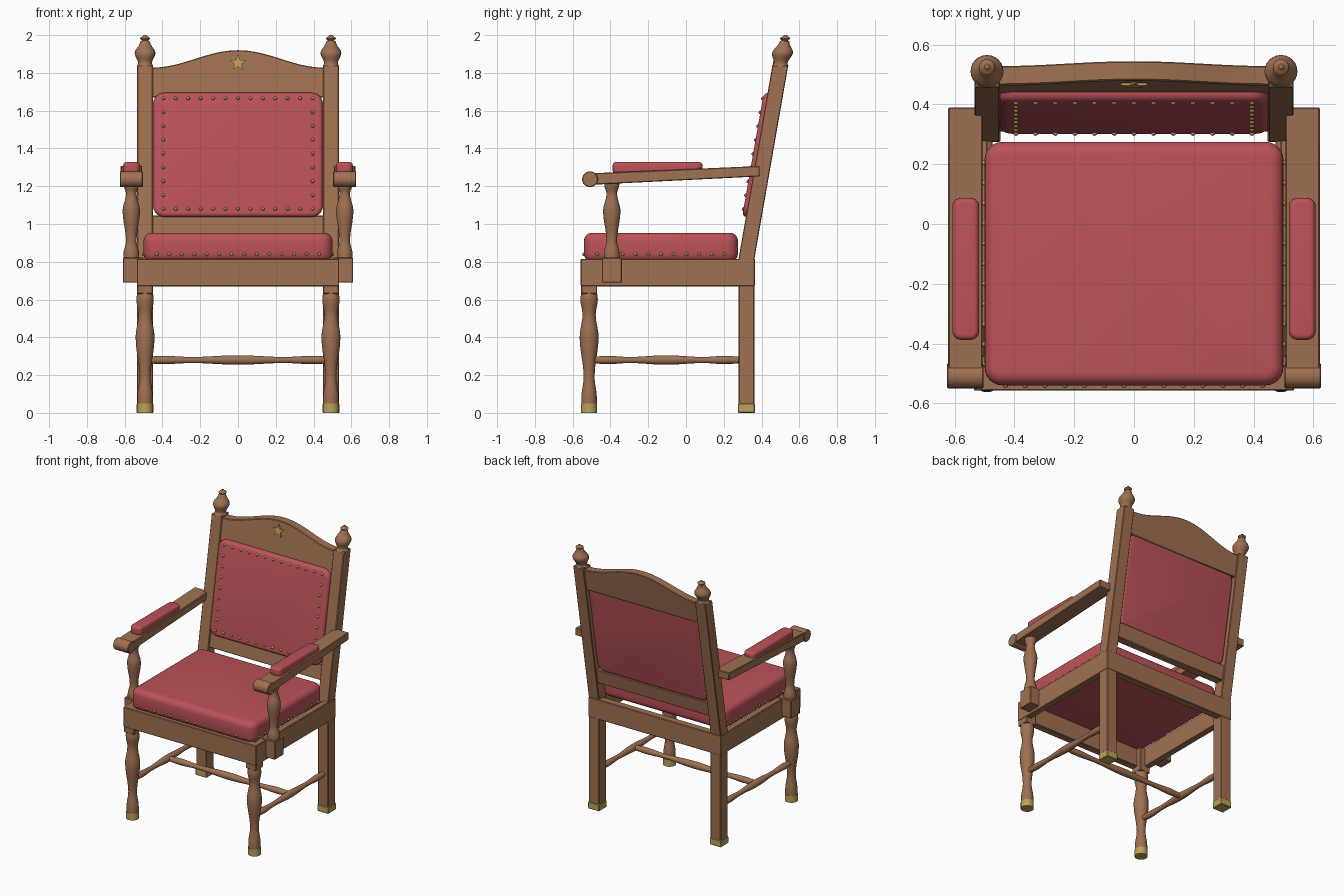
import bpy, bmesh, math
from mathutils import Matrix, Vector

cube = bpy.data.objects.get("Cube")
if cube:
    bpy.data.objects.remove(cube, do_unlink=True)


def material(name, rgb):
    m = bpy.data.materials.new(name)
    m.use_nodes = True
    m.diffuse_color = (*rgb, 1)
    m.node_tree.nodes["Principled BSDF"].inputs["Base Color"].default_value = (*rgb, 1)
    return m


WOOD = material("warm wood", (0.35, 0.165, 0.085))
RED = material("red leather", (0.50, 0.085, 0.10))
BRASS = material("brass", (0.52, 0.36, 0.10))

SEAT_TOP = 0.815
LEG_X = 0.492
BACK_Y = 0.32
LEAN = 0.175
# Shear that leans the whole back without changing heights
lean = Matrix.Identity(4)
lean[1][2] = LEAN
lean[1][3] = -LEAN * SEAT_TOP


def finish(name, bm, mat, leaning=False):
    if leaning:
        bm.transform(lean)
    bmesh.ops.recalc_face_normals(bm, faces=bm.faces)
    mesh = bpy.data.meshes.new(name)
    bm.to_mesh(mesh)
    bm.free()
    mesh.materials.append(mat)
    ob = bpy.data.objects.new(name, mesh)
    bpy.context.collection.objects.link(ob)
    bpy.ops.object.select_all(action="DESELECT")
    ob.select_set(True)
    bpy.context.view_layer.objects.active = ob
    bpy.ops.object.shade_smooth_by_angle(angle=math.radians(35))
    return ob


def bevel_sharp(bm, width, segments):
    sharp = [e for e in bm.edges if e.calc_face_angle(0) > math.radians(50)]
    bmesh.ops.bevel(bm, geom=sharp, offset=width, segments=segments, profile=0.5, affect="EDGES")


def box_mesh(lo, hi):
    bm = bmesh.new()
    bmesh.ops.create_cube(bm, size=1)
    lo, hi = Vector(lo), Vector(hi)
    for v in bm.verts:
        v.co = Vector(lo[i] + (v.co[i] + 0.5) * (hi[i] - lo[i]) for i in range(3))
    return bm


def box(name, lo, hi, mat=WOOD, leaning=False, bevel=0.004):
    bm = box_mesh(lo, hi)
    bevel_sharp(bm, bevel, 1)
    return finish(name, bm, mat, leaning)


def column(name, x, y, half, z0, z1, mat=WOOD, leaning=False):
    return box(name, (x - half, y - half, z0), (x + half, y + half, z1), mat, leaning)


def pad(name, lo, hi, axis, corner, edge, leaning=False):
    # Upholstery: rounded outline across the axis, then softened rims
    bm = box_mesh(lo, hi)
    along = [e for e in bm.edges if abs((e.verts[0].co - e.verts[1].co).normalized()[axis]) > 0.9]
    bmesh.ops.bevel(bm, geom=along, offset=corner, segments=6, profile=0.5, affect="EDGES")
    bevel_sharp(bm, edge, 5)
    return finish(name, bm, RED, leaning)


def prism(name, outline, axis, lo, hi, mat=WOOD, leaning=False, bevel=0.004):
    # Extrude an outline drawn in (x, z) or (y, z)
    bm = bmesh.new()
    place = (lambda a, b: (lo, a, b)) if axis == 0 else (lambda a, b: (a, lo, b))
    face = bm.faces.new([bm.verts.new(place(a, b)) for a, b in outline])
    grown = bmesh.ops.extrude_face_region(bm, geom=[face])["geom"]
    shift = Vector((hi - lo, 0, 0) if axis == 0 else (0, hi - lo, 0))
    bmesh.ops.translate(bm, verts=[g for g in grown if isinstance(g, bmesh.types.BMVert)], vec=shift)
    bmesh.ops.recalc_face_normals(bm, faces=bm.faces)
    if bevel:
        bevel_sharp(bm, bevel, 1)
    return finish(name, bm, mat, leaning)


def turned(name, profile, origin, turn=None, mat=WOOD, leaning=False, sides=24, steps=5):
    # Lathe (radius, height) points, easing between neighbouring radii
    rings = []
    for (r0, h0), (r1, h1) in zip(profile, profile[1:]):
        for i in range(steps):
            t = i / steps
            rings.append((r0 + (r1 - r0) * (1 - math.cos(math.pi * t)) / 2, h0 + (h1 - h0) * t))
    rings.append(profile[-1])
    bm = bmesh.new()
    loops = []
    for r, h in rings:
        angles = [2 * math.pi * k / sides for k in range(sides)]
        loops.append([bm.verts.new((r * math.cos(a), r * math.sin(a), h)) for a in angles])
    for low, high in zip(loops, loops[1:]):
        for k in range(sides):
            n = (k + 1) % sides
            bm.faces.new((low[k], low[n], high[n], high[k]))
    bm.faces.new(loops[0])
    bm.faces.new(loops[-1])
    bm.transform(Matrix.Translation(origin) @ (turn or Matrix.Identity(4)))
    return finish(name, bm, mat, leaning)


def nails(name, points, leaning=False):
    bm = bmesh.new()
    for p in points:
        bmesh.ops.create_uvsphere(bm, u_segments=8, v_segments=6, radius=0.0095,
                                  matrix=Matrix.Translation(p))
    return finish(name, bm, BRASS, leaning)


def spread(a, b, n):
    return [a + (b - a) * i / (n - 1) for i in range(n)]


LEG = [(0.041, 0.05), (0.041, 0.08), (0.029, 0.19), (0.050, 0.40), (0.035, 0.52), (0.046, 0.60), (0.042, 0.64)]
ARM_POST = [(0.042, 0.81), (0.042, 0.84), (0.028, 0.91), (0.046, 1.07), (0.028, 1.16), (0.040, 1.21), (0.040, 1.23)]
FINIAL = [(0.043, 1.835), (0.036, 1.85), (0.055, 1.905), (0.026, 1.965), (0.017, 1.972), (0.027, 1.982), (0.008, 2.0)]
ALONG_X = Matrix.Rotation(math.pi / 2, 4, "Y")
ALONG_Y = Matrix.Rotation(-math.pi / 2, 4, "X")


def stretcher(name, length, origin, turn):
    h = length / 2
    shape = [(0.018, -h), (0.022, -h * 0.8), (0.016, -h * 0.5), (0.025, 0),
             (0.016, h * 0.5), (0.022, h * 0.8), (0.018, h)]
    turned(name, shape, origin, turn, sides=16)


# Parts repeated on each side
for side, label in ((1, "left"), (-1, "right")):
    x = side * LEG_X

    def span(a, b):
        return min(side * a, side * b), max(side * a, side * b)

    # Front legs, back legs and brass feet
    turned(label + "_front_leg", LEG, (x, -0.513, 0))
    column(label + "_front_leg_block", x, -0.513, 0.042, 0.63, 0.81)
    turned(label + "_front_foot", [(0.043, 0), (0.043, 0.05)], (x, -0.513, 0), mat=BRASS, steps=1)
    column(label + "_back_leg", x, BACK_Y, 0.042, 0.04, SEAT_TOP)
    column(label + "_back_foot", x, BACK_Y, 0.045, 0, 0.05, BRASS)

    # Leaning back post with finial
    column(label + "_back_post", x, BACK_Y, 0.042, 0.80, 1.84, WOOD, True)
    turned(label + "_finial", FINIAL, (x, BACK_Y, 0), leaning=True)

    # Side rail and stretcher
    lo, hi = span(0.49, 0.536)
    box(label + "_side_rail", (lo, -0.555, 0.67), (hi, 0.36, SEAT_TOP))
    stretcher(label + "_side_stretcher", 0.78, (x, -0.105, 0.28), ALONG_Y)

    # Arm support, arm, scroll and pad
    lo, hi = span(0.50, 0.61)
    box(label + "_arm_block", (lo, -0.445, 0.69), (hi, -0.34, 0.822))
    turned(label + "_arm_post", ARM_POST, (side * 0.565, -0.393, 0))
    lo, hi = span(0.507, 0.622)
    prism(label + "_arm", [(-0.51, 1.207), (0.39, 1.252), (0.39, 1.307), (-0.51, 1.268)], 0, lo, hi)
    lo, hi = span(0.503, 0.626)
    turned(label + "_arm_scroll", [(0.038, lo), (0.042, lo + 0.004), (0.042, hi - 0.004), (0.038, hi)],
           (0, -0.508, 1.237), ALONG_X, steps=1)
    lo, hi = span(0.518, 0.608)
    pad(label + "_arm_pad", (lo, -0.388, 1.265), (hi, 0.087, 1.328), 2, 0.03, 0.018)

# Seat frame and cross stretcher
box("front_rail", (-0.536, -0.558, 0.67), (0.536, -0.505, SEAT_TOP))
box("back_rail", (-0.536, 0.31, 0.67), (0.536, 0.364, SEAT_TOP))
stretcher("cross_stretcher", 2 * LEG_X, (0, -0.105, 0.28), ALONG_X)

# Seat cushion
pad("seat_cushion", (-0.5, -0.54, 0.80), (0.5, 0.275, 0.953), 2, 0.06, 0.042)
nails("seat_nails", [(x, -0.54, 0.84) for x in spread(-0.43, 0.43, 14)]
      + [(s * 0.5, y, 0.84) for s in (-1, 1) for y in spread(-0.47, 0.205, 11)])

# Back frame: lower rail and arched crest
box("lower_back_rail", (-0.46, BACK_Y - 0.03, 0.94), (0.46, BACK_Y + 0.03, 1.045), leaning=True)
arch = [(x, 1.874 + 0.046 * math.cos(math.pi * x / 0.455)) for x in spread(0.455, -0.455, 33)]
prism("crest_rail", [(-0.455, 1.67), (0.455, 1.67)] + arch, 1, BACK_Y - 0.032, BACK_Y + 0.032, leaning=True)

# Back upholstery and its nails
front = BACK_Y - 0.062
pad("back_cushion", (-0.45, front, 1.037), (0.45, BACK_Y + 0.025, 1.695), 1, 0.06, 0.025, True)
border = [(x, front, z) for z in (1.08, 1.665) for x in spread(-0.395, 0.395, 13)]
border += [(s * 0.395, front, z) for s in (-1, 1) for z in spread(1.08, 1.665, 9)[1:-1]]
nails("back_nails", border, True)

# Brass star on the crest
star = []
for k in range(10):
    a = math.pi / 2 + k * math.pi / 5
    r = 0.046 if k % 2 == 0 else 0.020
    star.append((r * math.cos(a), 1.853 + r * math.sin(a)))
prism("crest_star", star, 1, BACK_Y - 0.041, BACK_Y - 0.031, BRASS, True, bevel=0)
